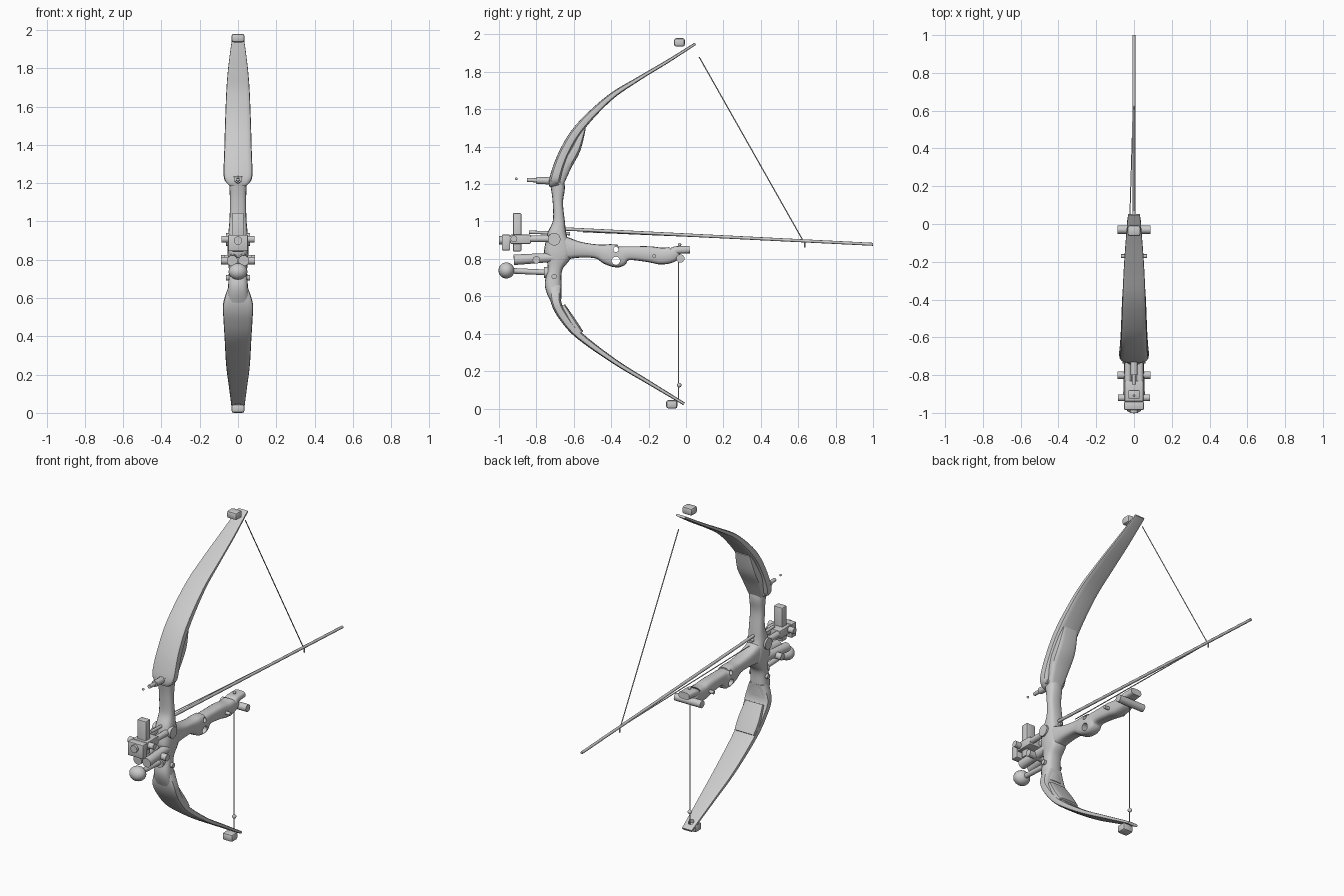
import bpy, bmesh, math
from mathutils import Vector

if "Cube" in bpy.data.objects:
    bpy.data.objects.remove(bpy.data.objects["Cube"])


def make(name, bm):
    bmesh.ops.recalc_face_normals(bm, faces=bm.faces)
    me = bpy.data.meshes.new(name)
    bm.to_mesh(me)
    bm.free()
    ob = bpy.data.objects.new(name, me)
    bpy.context.collection.objects.link(ob)
    return ob


def spline(keys, steps):
    # Catmull-Rom through the key stations
    k = [Vector(p) for p in keys]
    out = []
    for i in range(len(k) - 1):
        a, b, c, d = k[max(i - 1, 0)], k[i], k[i + 1], k[min(i + 2, len(k) - 1)]
        for s in range(steps):
            t = s / steps
            out.append(0.5 * (2 * b + (c - a) * t + (2 * a - 5 * b + 4 * c - d) * t * t
                              + (3 * b - a - 3 * c + d) * t ** 3))
    return out + [k[-1]]


def loft(name, keys, power=0.6, sides=16, steps=5):
    # keys: (y, z, half width in x, thickness); 4D stations in the y-z plane
    st = spline(keys, steps)
    bm = bmesh.new()
    rings = []
    for i, p in enumerate(st):
        a, b = st[max(i - 1, 0)], st[min(i + 1, len(st) - 1)]
        t = Vector((0, b[0] - a[0], b[1] - a[1])).normalized()
        n = Vector((0, -t.z, t.y))
        ring = []
        for j in range(sides):
            ang = math.tau * j / sides
            c, s = math.cos(ang), math.sin(ang)
            u = math.copysign(abs(c) ** power, c) * p[2]
            v = math.copysign(abs(s) ** power, s) * p[3] / 2
            ring.append(bm.verts.new(Vector((u, p[0], p[1])) + n * v))
        rings.append(ring)
    for r, q in zip(rings, rings[1:]):
        for j in range(sides):
            k = (j + 1) % sides
            bm.faces.new((r[j], r[k], q[k], q[j]))
    bm.faces.new(rings[0])
    bm.faces.new(rings[-1])
    return make(name, bm)


def rod(name, a, b, r, r2=None, sides=16):
    a, b = Vector(a), Vector(b)
    bm = bmesh.new()
    bmesh.ops.create_cone(bm, cap_ends=True, segments=sides, radius1=r,
                          radius2=r if r2 is None else r2, depth=(b - a).length)
    ob = make(name, bm)
    ob.location = (a + b) / 2
    ob.rotation_euler = (b - a).to_track_quat('Z', 'Y').to_euler()
    return ob


def cross_bar(name, y, z, half, r, sides=16):
    return rod(name, (-half, y, z), (half, y, z), r, sides=sides)


def box(name, x, y, z, bevel=0.006):
    bm = bmesh.new()
    bmesh.ops.create_cube(bm, size=1)
    for v in bm.verts:
        v.co = [(lo + hi) / 2 + c * (hi - lo) for c, (lo, hi) in zip(v.co, (x, y, z))]
    bmesh.ops.bevel(bm, geom=bm.edges[:], offset=bevel, segments=2, affect='EDGES', profile=0.5)
    return make(name, bm)


def ball(name, loc, r, scale=(1, 1, 1)):
    bm = bmesh.new()
    bmesh.ops.create_uvsphere(bm, u_segments=16, v_segments=10, radius=r)
    ob = make(name, bm)
    ob.location, ob.scale = loc, scale
    return ob


def cut(target, cutter):
    cutter.hide_render = True
    cutter.hide_set(True)
    cutter.display_type = 'WIRE'
    m = target.modifiers.new("hole", 'BOOLEAN')
    m.operation, m.object, m.solver = 'DIFFERENCE', cutter, 'EXACT'


# Curved limbs
loft("upper_limb", [(0.05, 1.95, .032, .014), (-.1, 1.855, .045, .018), (-.25, 1.765, .055, .022),
                    (-.41, 1.66, .062, .034), (-.57, 1.5, .068, .05), (-.655, 1.36, .072, .055),
                    (-.7, 1.23, .074, .06), (-.7, 1.19, .045, .06)], .45)
lower = loft("lower_limb", [(-.70, .66, .05, .07), (-.695, .57, .078, .055), (-.655, .49, .076, .05),
                            (-.57, .39, .07, .04), (-.38, .25, .062, .028), (-.2, .14, .048, .022),
                            (-.01, .025, .033, .016)], .45)
cut(lower, rod("tip_hole_cutter", (0, -.06, -.05), (0, -.04, .15), .016))

# Limb cover plates on the inner side
loft("upper_limb_cover", [(-.545, 1.5, .05, .02), (-.59, 1.39, .062, .055),
                          (-.64, 1.3, .06, .06), (-.68, 1.2, .045, .05)], .5)
loft("lower_limb_cover", [(-.66, .55, .06, .03), (-.61, .46, .07, .05), (-.565, .4, .066, .04)], .5)

# Riser with central hub
loft("riser", [(-.695, 1.24, .045, .075), (-.685, 1.18, .045, .075), (-.685, 1.1, .042, .055),
               (-.68, 1.0, .045, .065), (-.69, .92, .052, .11), (-.685, .83, .054, .15),
               (-.7, .75, .048, .08), (-.71, .66, .052, .09), (-.695, .58, .06, .06)], .7)

# Stock reaching back from the hub
stock = loft("stock", [(-.68, .86, .05, .15), (-.58, .85, .045, .09), (-.48, .84, .04, .075),
                       (-.42, .825, .042, .11), (-.36, .815, .042, .12), (-.31, .83, .038, .075),
                       (-.2, .825, .04, .085), (-.13, .815, .042, .09), (-.07, .825, .042, .08),
                       (-.055, .845, .04, .045), (.02, .85, .036, .04)], .6)
for y, z, r in ((-.375, .85, .014), (-.375, .79, .022)):
    cut(stock, cross_bar("stock_hole_cutter", y, z, .2, r))
cross_bar("rear_roller", -.03, .802, .088, .022)
cross_bar("stock_pin", -.17, .815, .07, .01)

# Hub and riser bolts
cross_bar("hub_bolt", -.705, .905, .062, .034)
cross_bar("lower_riser_bolt", -.705, .705, .062, .014)
cross_bar("upper_riser_bolt", -.685, 1.21, .056, .014)

# Front sight assembly
for sx in (-1, 1):
    rod("sight_rail", (sx * .032, -.98, .907), (sx * .032, -.68, .907), .018)
    rod("lower_tube", (sx * .03, -.92, .795), (sx * .026, -.68, .81), .028, .024)
box("sight_post", (-.03, .03), (-.925, -.88), (.84, 1.045))
box("sight_block", (-.052, .052), (-.985, -.94), (.845, .93))
box("sight_carrier", (-.05, .05), (-.94, -.83), (.88, .93))
cross_bar("sight_bar", -.92, .907, .085, .018)
cross_bar("tube_clamp", -.8, .795, .088, .02)
rod("sight_tip", (0, -1, .9), (0, -.94, .9), .022)
rod("launch_rail", (0, -.84, .943), (0, -.62, .935), .009)

# Front weight on its rod
rod("weight_rod", (0, -.95, .737), (0, -.69, .725), .015)
ball("front_weight", (0, -.96, .738), .043, (1.15, 1, 1))
rod("rod_collar", (0, -.76, .727), (0, -.73, .727), .03)

# Upper front stud
rod("upper_stud", (0, -.85, 1.222), (0, -.68, 1.215), .011)
rod("upper_stud_collar", (0, -.8, 1.22), (0, -.7, 1.216), .019)
ball("upper_stud_bead", (0, -.907, 1.228), .007)

# Limb tip drums
box("upper_tip_drum", (-.034, .034), (-.064, -.006), (1.935, 1.98), .012)
box("lower_tip_drum", (-.034, .034), (-.106, -.046), (0, .045), .012)

# Arrow
rod("arrow", (0, -.65, .96), (0, 1, .878), .009, .008, sides=10)

# Strings
rod("upper_string", (0, .07, 1.88), (0, .63, .89), .003, sides=6)
rod("string_nock", (0, .635, .862), (0, .635, .9), .004, sides=6)
rod("side_string", (-.04, -.55, .945), (-.004, .63, .895), .003, sides=6)
rod("lower_string", (0, -.04, .04), (0, -.04, .8), .003, sides=6)
ball("string_bead", (0, -.036, .125), .012)
ball("string_upper_bead", (0, -.034, .876), .009)

# Smooth shading with sharp edges kept
bpy.ops.object.select_all(action='DESELECT')
for ob in bpy.context.collection.objects:
    if not ob.hide_render:
        ob.select_set(True)
        bpy.context.view_layer.objects.active = ob
bpy.ops.object.shade_smooth_by_angle(angle=math.radians(40))
